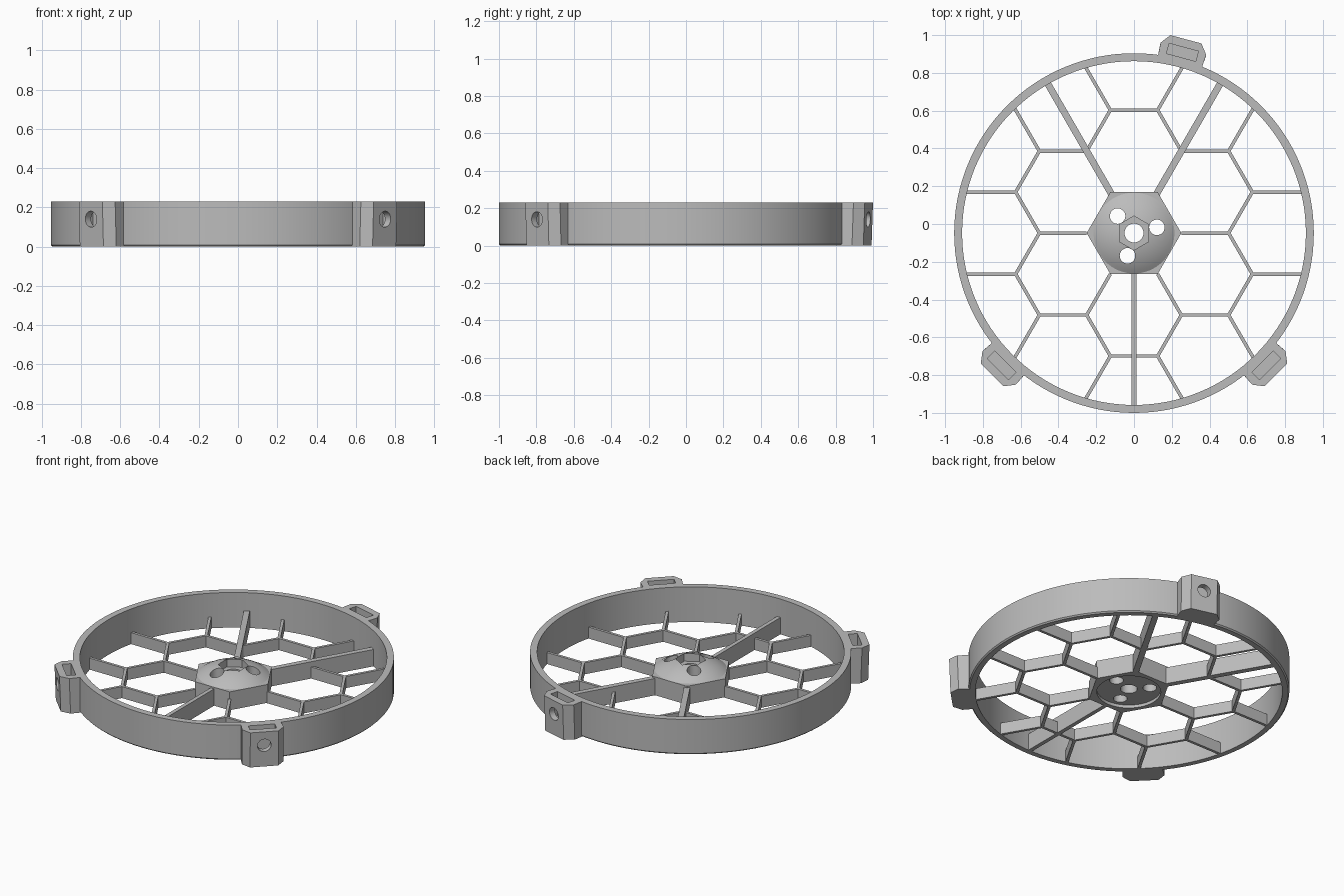
import bpy, bmesh, math
from mathutils import Matrix, Vector

cube = bpy.data.objects.get("Cube")
if cube:
    bpy.data.objects.remove(cube)

CY = -0.048                      # wheel centre in y
R_OUT, R_IN, H = 0.952, 0.91, 0.23
PITCH = 0.434                    # honeycomb cell, flat to flat
SIDE = PITCH / math.sqrt(3)
HUB_H, DOME_H = 0.12, 0.07

grey = bpy.data.materials.new("plain grey")
grey.use_nodes = True
grey.diffuse_color = (0.5, 0.5, 0.5, 1)
grey.node_tree.nodes["Principled BSDF"].inputs["Base Color"].default_value = (0.5, 0.5, 0.5, 1)


def polar(r, deg):
    a = math.radians(deg)
    return Vector((r * math.cos(a), r * math.sin(a), 0))


def finish(name, bm, matrix=Matrix()):
    """Turn a bmesh into an object placed about the wheel centre."""
    bmesh.ops.recalc_face_normals(bm, faces=bm.faces)
    bm.transform(Matrix.Translation((0, CY, 0)) @ matrix)
    mesh = bpy.data.meshes.new(name)
    bm.to_mesh(mesh)
    bm.free()
    mesh.materials.append(grey)
    obj = bpy.data.objects.new(name, mesh)
    bpy.context.collection.objects.link(obj)
    return obj


def add_prism(bm, outline, z0, z1):
    face = bm.faces.new([bm.verts.new((p[0], p[1], z0)) for p in outline])
    ext = bmesh.ops.extrude_face_region(bm, geom=[face])
    top = [v for v in ext["geom"] if isinstance(v, bmesh.types.BMVert)]
    bmesh.ops.translate(bm, verts=top, vec=(0, 0, z1 - z0))
    return face


def prism(name, outline, z0, z1, matrix=Matrix()):
    bm = bmesh.new()
    add_prism(bm, outline, z0, z1)
    return finish(name, bm, matrix)


def ngon(r, n, start=0.0, centre=Vector((0, 0, 0))):
    return [centre + polar(r, start + 360 * i / n) for i in range(n)]


def lathe(name, profile, steps, closed):
    bm = bmesh.new()
    pts = [bm.verts.new((r, 0, z)) for r, z in profile]
    edges = [bm.edges.new(pair) for pair in zip(pts, pts[1:])]
    if closed:
        edges.append(bm.edges.new((pts[-1], pts[0])))
    bmesh.ops.spin(bm, geom=pts + edges, cent=(0, 0, 0), axis=(0, 0, 1),
                   angle=math.tau, steps=steps)
    bmesh.ops.remove_doubles(bm, verts=bm.verts, dist=1e-5)
    return finish(name, bm)


def boolean(target, other, operation):
    """Apply a boolean and remove the helper."""
    other.hide_render = True
    mod = target.modifiers.new("boolean", "BOOLEAN")
    mod.operation, mod.object, mod.solver = operation, other, "EXACT"
    bpy.context.view_layer.objects.active = target
    bpy.ops.object.modifier_apply(modifier=mod.name)
    bpy.data.objects.remove(other)


def smooth(obj):
    bpy.ops.object.select_all(action="DESELECT")
    obj.select_set(True)
    bpy.context.view_layer.objects.active = obj
    bpy.ops.object.shade_smooth_by_angle(angle=math.radians(25))


def strip(a, b, width):
    """Rectangle outline along a line in plan."""
    n = (b - a).normalized().cross(Vector((0, 0, 1))) * width / 2
    return [a + n, b + n, b - n, a - n]


# Outer rim, with a small chamfer at the foot
rim = lathe("rim", [(R_IN, 0), (R_OUT - 0.008, 0), (R_OUT, 0.008), (R_OUT, H), (R_IN, H)],
            128, True)
smooth(rim)

# Honeycomb walls: each shared cell edge once, outer ones run into the rim
walls = {}
for i in range(-3, 4):
    for j in range(-4, 5):
        corners = ngon(SIDE, 6, 0, Vector((1.5 * SIDE * i, PITCH * (j + i / 2), 0)))
        for a, b in zip(corners, corners[1:] + corners[:1]):
            a, b = sorted((a, b), key=lambda v: v.length)
            if a.length < 0.7 and b.length > 1.2 * SIDE:
                if b.length > 0.85:
                    b = b + (b - a).normalized() * 0.03
                walls[tuple(round(c, 2) for c in a + b) + (round((a - b).x, 2),)] = (a, b)
bm = bmesh.new()
for a, b in walls.values():
    add_prism(bm, strip(a, b, 0.018), 0, 0.075)
finish("honeycomb_walls", bm)

# Three tall spokes
for name, angle, width in (("left_spoke", 60, 0.036), ("right_spoke", 120, 0.036),
                           ("front_spoke", 270, 0.026)):
    prism(name, strip(polar(0.19, angle), polar(0.93, angle), width), 0, 0.11)

# Hub: hexagonal block with a domed cap
hub = prism("hub", ngon(SIDE, 6), 0, HUB_H)
DOME_R = 0.214
ball = (DOME_R ** 2 + DOME_H ** 2) / (2 * DOME_H)
sweep = math.asin(DOME_R / ball)
cap = [(ball * math.sin(sweep * t / 10), HUB_H + DOME_H - ball * (1 - math.cos(sweep * t / 10)))
       for t in range(11)]
dome = lathe("dome", cap + [(DOME_R, 0.06), (0, 0.06)], 64, False)
boolean(hub, dome, "UNION")

# Hub cuts: underside recess, nut pocket, axle hole and three screw holes
boolean(hub, prism("recess", ngon(0.19, 48), -0.1, 0.02), "DIFFERENCE")
boolean(hub, prism("nut_pocket", ngon(0.09, 6, 30), 0.13, 0.4), "DIFFERENCE")
boolean(hub, prism("axle_hole", ngon(0.05, 32), -0.1, 0.4), "DIFFERENCE")
for angle in (14, 134, 254):
    boolean(hub, prism("screw_hole", ngon(0.041, 32, 0, polar(0.125, angle)), -0.1, 0.4),
            "DIFFERENCE")
smooth(hub)

# Clamp lugs on the rim: chamfered block, nut slot from above, radial screw hole
half = [(0.935, 0.12), (1.01, 0.125), (1.062, 0.085)]
outline = half + [(r, -t) for r, t in reversed(half)]
for name, angle in (("back_lug", 75), ("front_right_lug", 225), ("front_left_lug", 315)):
    turn = Matrix.Rotation(math.radians(angle), 4, "Z")
    bm = bmesh.new()
    foot = add_prism(bm, outline, 0, H)
    for v in foot.verts:         # slight taper at the foot
        if v.co.x > 0.95:
            v.co.x -= 0.008
    lug = finish(name, bm, turn)
    slot = prism("slot", [(0.963, -0.08), (1.018, -0.08), (1.018, 0.08), (0.963, 0.08)],
                 0.07, 0.4, turn)
    boolean(lug, slot, "DIFFERENCE")
    lay = Matrix.Translation((0, 0, 0.14)) @ Matrix.Rotation(math.pi / 2, 4, "Y")
    boolean(lug, prism("lug_hole", ngon(0.041, 32), 0.99, 1.2, turn @ lay), "DIFFERENCE")
    smooth(lug)
